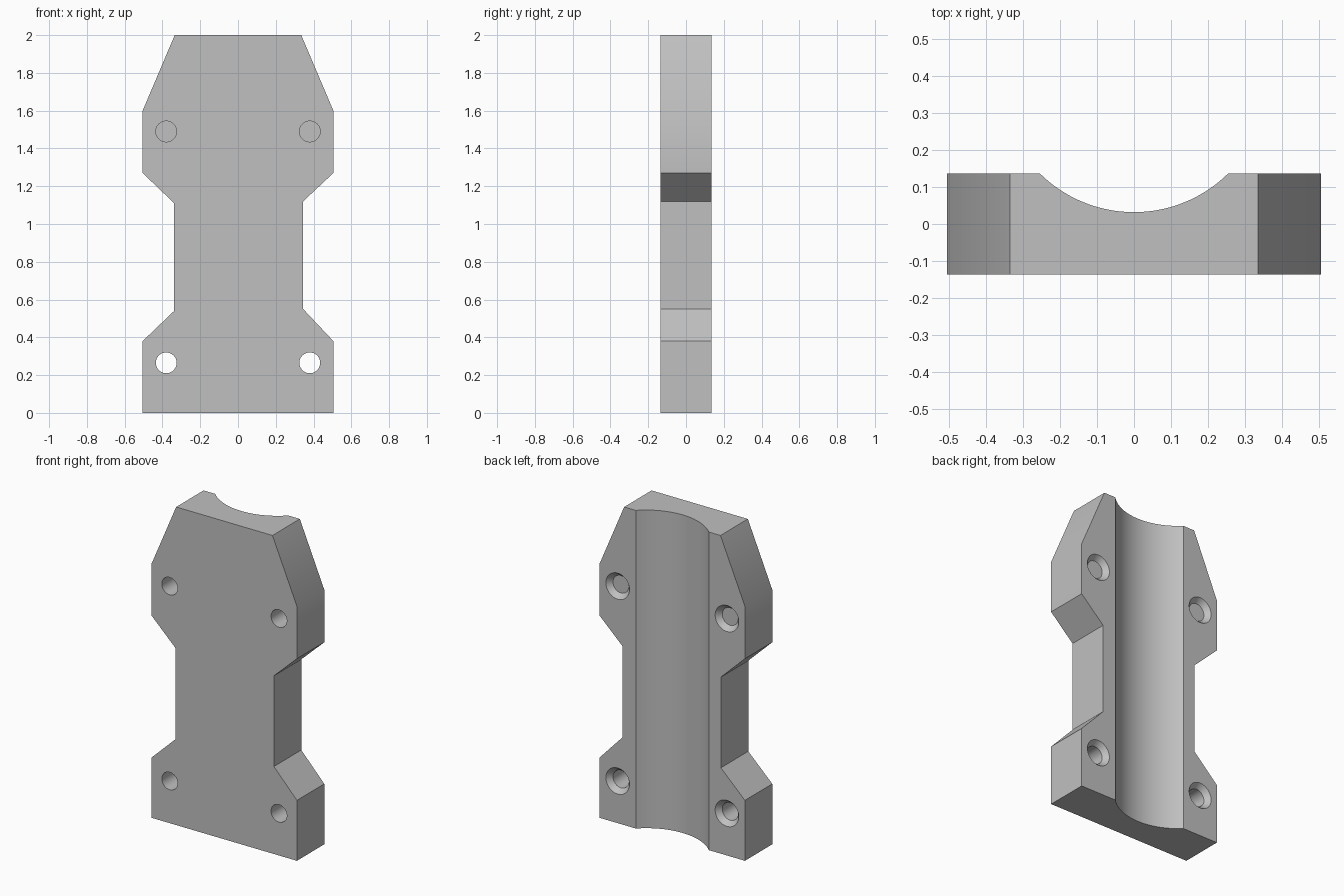
import bpy, bmesh, math
from mathutils import Matrix

cube = bpy.data.objects.get("Cube")
if cube:
    bpy.data.objects.remove(cube, do_unlink=True)

HALF_DEPTH = 0.136
HOLE_R, SINK_R, SINK_DEPTH = 0.055, 0.082, 0.032
GROOVE_R, GROOVE_Y = 0.362, 0.394

grey = bpy.data.materials.new("plain grey")
grey.use_nodes = True
colour = (0.53, 0.53, 0.53, 1)
grey.diffuse_color = colour
grey.node_tree.nodes["Principled BSDF"].inputs["Base Color"].default_value = colour


def make_object(name, bm):
    mesh = bpy.data.meshes.new(name)
    bmesh.ops.recalc_face_normals(bm, faces=bm.faces)
    bm.to_mesh(mesh)
    bm.free()
    mesh.materials.append(grey)
    obj = bpy.data.objects.new(name, mesh)
    bpy.context.collection.objects.link(obj)
    return obj


def add_round(bm, r1, r2, length, segments, matrix):
    bmesh.ops.create_cone(bm, cap_ends=True, segments=segments, radius1=r1,
                          radius2=r2, depth=length, matrix=matrix)


def cut(target, cutter):
    cutter.hide_render = True
    mod = target.modifiers.new("cut", "BOOLEAN")
    mod.operation = "DIFFERENCE"
    mod.solver = "EXACT"
    mod.object = cutter
    bpy.context.view_layer.objects.active = target
    bpy.ops.object.modifier_apply(modifier=mod.name)
    bpy.data.objects.remove(cutter, do_unlink=True)


# Waisted plate: outline in x and z, extruded through its depth
outline = [(-0.505, 0), (0.505, 0), (0.505, 0.38), (0.345, 0.55),
           (0.345, 1.12), (0.505, 1.27), (0.505, 1.6), (0.335, 2),
           (-0.335, 2), (-0.505, 1.6), (-0.505, 1.27), (-0.338, 1.11),
           (-0.338, 0.54), (-0.505, 0.38)]
bm = bmesh.new()
face = bm.faces.new([bm.verts.new((x, -HALF_DEPTH, z)) for x, z in outline])
grown = bmesh.ops.extrude_face_region(bm, geom=[face])["geom"]
bmesh.ops.translate(bm, vec=(0, 2 * HALF_DEPTH, 0),
                    verts=[v for v in grown if isinstance(v, bmesh.types.BMVert)])
plate = make_object("mounting_plate", bm)

# Round groove running up the back
bm = bmesh.new()
add_round(bm, GROOVE_R, GROOVE_R, 3, 128, Matrix.Translation((0, GROOVE_Y, 1)))
cut(plate, make_object("groove_cutter", bm))

# Four screw holes, each countersunk at the back
lay = Matrix.Rotation(-math.pi / 2, 4, "X")
for x in (-0.38, 0.38):
    for z in (0.265, 1.49):
        bm = bmesh.new()
        add_round(bm, HOLE_R, HOLE_R, 1, 48, Matrix.Translation((x, 0, z)) @ lay)
        cut(plate, make_object("hole_cutter", bm))
        bm = bmesh.new()
        flare = SINK_R - HOLE_R
        add_round(bm, HOLE_R, SINK_R + flare, 2 * SINK_DEPTH, 48,
                  Matrix.Translation((x, HALF_DEPTH, z)) @ lay)
        cut(plate, make_object("countersink_cutter", bm))

# Smooth the curved walls, keep the edges crisp
bpy.ops.object.select_all(action="DESELECT")
plate.select_set(True)
bpy.context.view_layer.objects.active = plate
bpy.ops.object.shade_smooth_by_angle(angle=math.radians(25))
